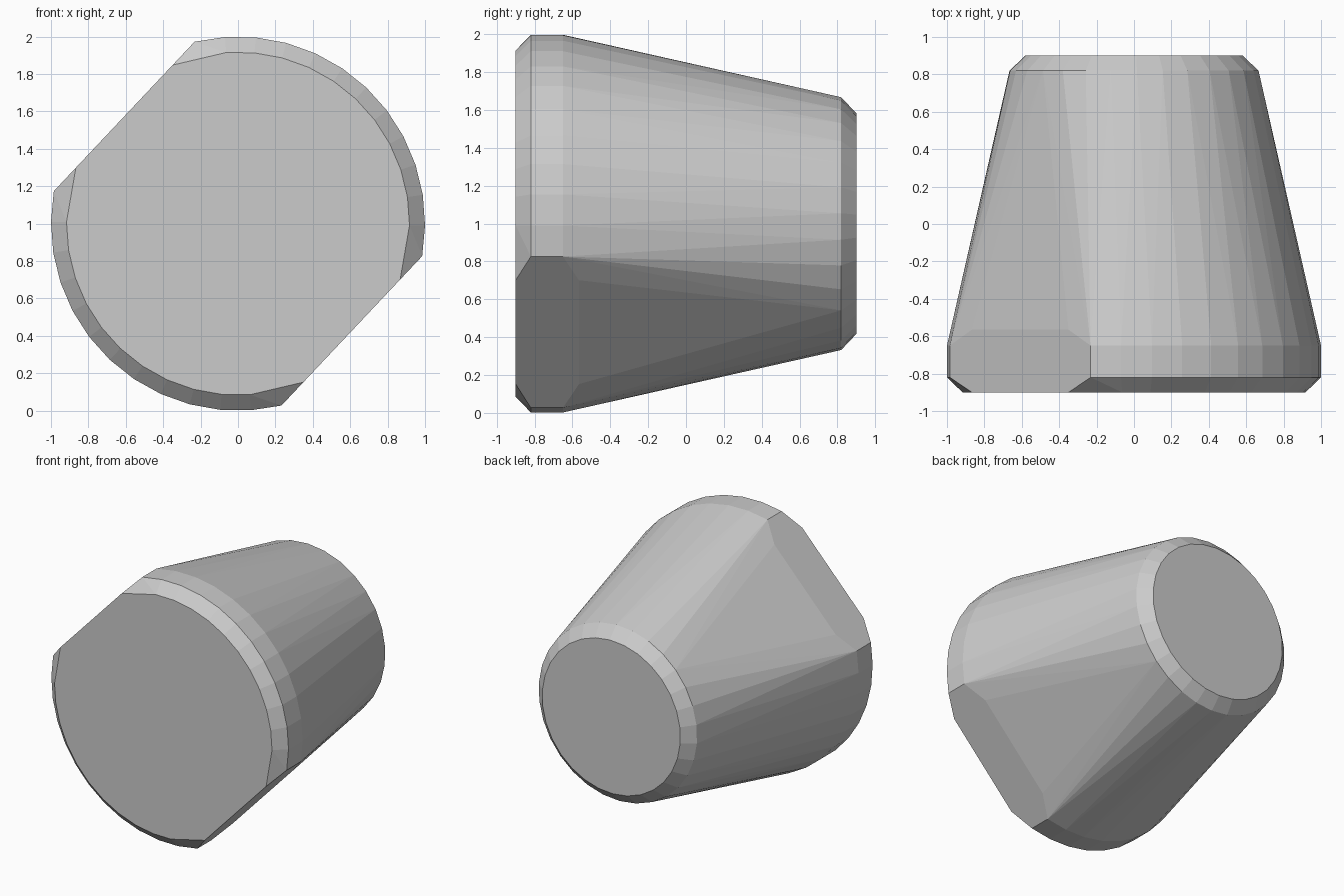
import bpy
import bmesh
from math import acos, cos, radians, sin

cube = bpy.data.objects.get("Cube")
if cube:
    bpy.data.objects.remove(cube, do_unlink=True)

# Main dimensions: a tapered round body lying along y, with two opposite flats
RIM, RIM_FACE = 1.0, 0.917
END, END_FACE = 0.668, 0.583
FLAT_DIST = 0.836
ARC_CENTRE = radians(46.7)
FLAT_CENTRE = ARC_CENTRE - radians(90)
ARC_STEPS, END_SIDES = 12, 30

grey = bpy.data.materials.new("plain grey")
grey.use_nodes = True
colour = (0.6, 0.6, 0.6, 1)
grey.diffuse_color = colour
grey.node_tree.nodes["Principled BSDF"].inputs["Base Color"].default_value = colour

bm = bmesh.new()


def point(radius, angle, y):
    bm.verts.new((radius * cos(angle), y, 1 + radius * sin(angle)))


def half_arc(radius):
    """Half the angle of one arc left between the flats."""
    return radians(90) - acos(FLAT_DIST / radius)


rim_half = half_arc(RIM)
face_half = half_arc(RIM_FACE)
for turn in (0, radians(180)):
    centre = ARC_CENTRE + turn
    # Wide rim, with its bevelled front edge
    for i in range(ARC_STEPS + 1):
        offset = rim_half * (2 * i / ARC_STEPS - 1)
        point(RIM, centre + offset, -0.82)
        point(RIM, centre + offset, -0.65)
        if 0 < i < ARC_STEPS:
            point(RIM_FACE, centre + offset, -0.9)
    # Corners of the flats
    for side in (-1, 1):
        for y in (-0.9, -0.565):
            point(RIM_FACE, centre + side * face_half, y)

# Narrow round back end with a bevel
for i in range(END_SIDES):
    angle = FLAT_CENTRE + radians(360) * i / END_SIDES
    point(END, angle, 0.82)
    point(END_FACE, angle, 0.9)

# Skin the sections and merge coplanar triangles
hull = bmesh.ops.convex_hull(bm, input=bm.verts[:])
unused = {g for g in hull["geom_interior"] + hull["geom_unused"]
          if isinstance(g, bmesh.types.BMVert)}
bmesh.ops.delete(bm, geom=list(unused), context="VERTS")
bmesh.ops.dissolve_limit(bm, angle_limit=radians(0.5),
                         verts=bm.verts[:], edges=bm.edges[:])
bmesh.ops.recalc_face_normals(bm, faces=bm.faces[:])

mesh = bpy.data.meshes.new("tapered_body")
bm.to_mesh(mesh)
bm.free()
mesh.materials.append(grey)
body = bpy.data.objects.new("tapered_body", mesh)
bpy.context.collection.objects.link(body)
